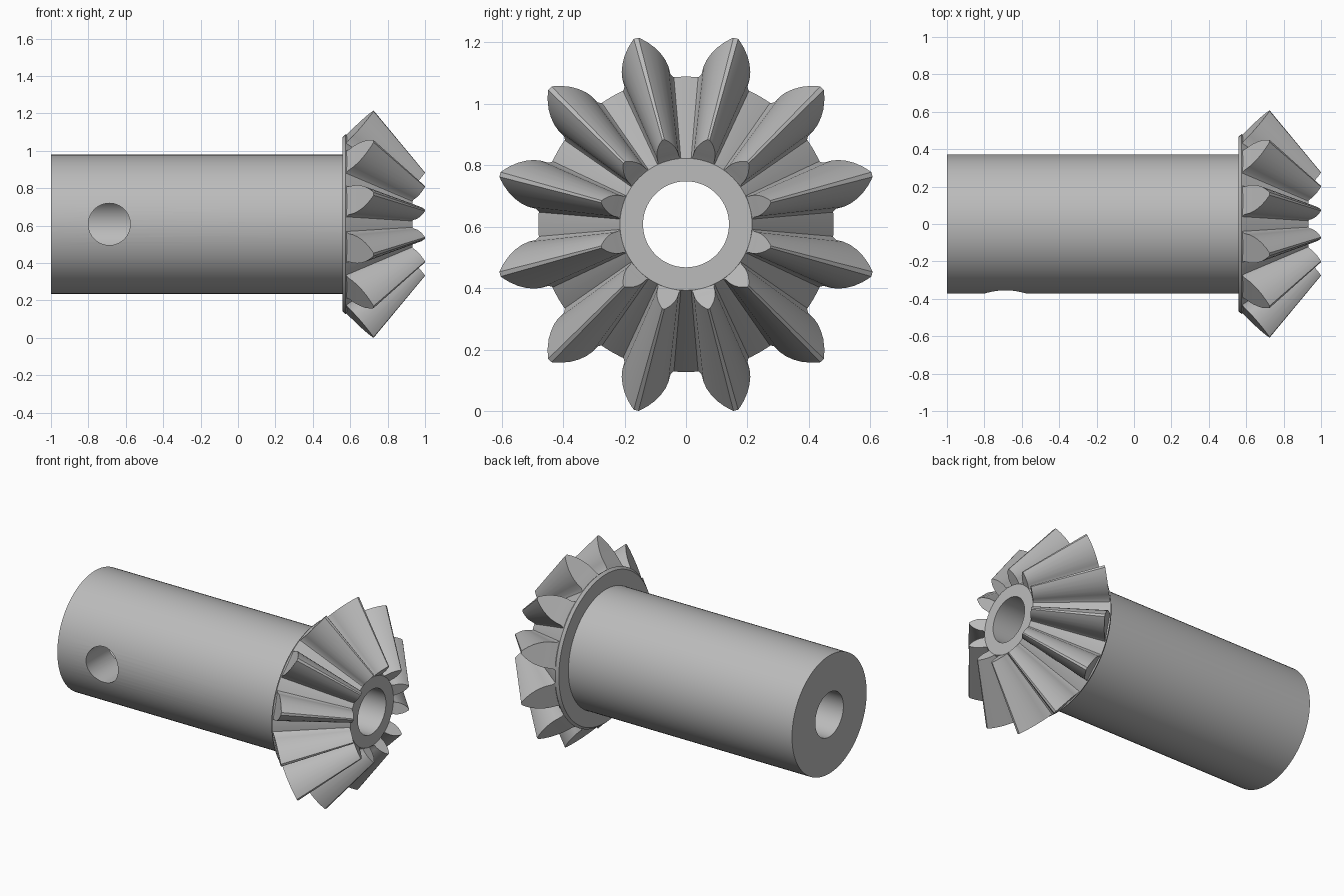
import bpy, bmesh
from math import cos, sin, pi, radians
from mathutils import Vector

AXIS_Z = 0.608      # height of the shaft axis
APEX_X = 1.229      # point where all tooth lines meet
TEETH = 12

if "Cube" in bpy.data.objects:
    bpy.data.objects.remove(bpy.data.objects["Cube"], do_unlink=True)

steel = bpy.data.materials.new("grey_steel")
steel.use_nodes = True
grey = (0.5, 0.5, 0.5, 1)
steel.diffuse_color = grey
steel.node_tree.nodes["Principled BSDF"].inputs["Base Color"].default_value = grey


def make_object(name, bm):
    bmesh.ops.recalc_face_normals(bm, faces=bm.faces)
    mesh = bpy.data.meshes.new(name)
    bm.to_mesh(mesh)
    bm.free()
    mesh.materials.append(steel)
    obj = bpy.data.objects.new(name, mesh)
    obj.location.z = AXIS_Z
    bpy.context.collection.objects.link(obj)
    return obj


def smooth(obj):
    bpy.ops.object.select_all(action='DESELECT')
    obj.select_set(True)
    bpy.context.view_layer.objects.active = obj
    bpy.ops.object.shade_smooth_by_angle(angle=radians(30))


def polar(x, r, a):
    return Vector((x, r * sin(a), r * cos(a)))


def bridge(bm, a, b):
    n = len(a)
    for i in range(n):
        j = (i + 1) % n
        bm.faces.new((a[i], a[j], b[j], b[i]))


# Hollow shaft with flange and conical hub, turned about the x axis
profile = [(-1, 0.14), (-1, 0.372), (0.56, 0.372), (0.56, 0.467),
           (0.575, 0.481), (0.934, 0.215), (0.934, 0.14)]
SEGMENTS = 96
bm = bmesh.new()
rings = [[bm.verts.new(polar(x, r, 2 * pi * i / SEGMENTS)) for i in range(SEGMENTS)]
         for x, r in profile]
for k, ring in enumerate(rings):
    bridge(bm, ring, rings[(k + 1) % len(rings)])
shaft = make_object("shaft_and_hub", bm)

# Pin hole through the front wall into the bore
bpy.ops.mesh.primitive_cylinder_add(vertices=64, radius=0.112, depth=0.5,
                                    location=(-0.688, -0.27, AXIS_Z),
                                    rotation=(pi / 2, 0, 0))
cutter = bpy.context.object
cutter.name = "pin_hole_cutter"
cutter.data.materials.append(steel)
cut = shaft.modifiers.new("pin_hole", 'BOOLEAN')
cut.operation = 'DIFFERENCE'
cut.solver = 'EXACT'
cut.object = cutter
bpy.context.view_layer.objects.active = shaft
bpy.ops.object.modifier_apply(modifier=cut.name)
bpy.data.objects.remove(cutter, do_unlink=True)
smooth(shaft)

# Tapered teeth: (height, half width) of one flank, scaled toward the apex
flank = [(-0.06, 0.09), (0, 0.085), (0.07, 0.078), (0.25, 0.078), (0.4, 0.074),
         (0.55, 0.065), (0.7, 0.052), (0.85, 0.033), (0.95, 0.017), (1, 0.008)]
outline = [(h, -w) for h, w in flank] + [(h, w) for h, w in reversed(flank)]
bm = bmesh.new()
for t in range(TEETH):
    angle = 2 * pi * (t + 0.5) / TEETH
    ends = []
    for scale in (1, 0.4546):
        loop = []
        for h, w in outline:
            x = 0.58 + 0.145 * h
            r = 0.48 + 0.147 * h
            p = polar(x, r, angle + w / r)
            apex = Vector((APEX_X, 0, 0))
            loop.append(bm.verts.new(apex + (p - apex) * scale))
        ends.append(loop)
    bridge(bm, *ends)
    # End caps as strips across the tooth
    n = len(outline)
    for loop in ends:
        for i in range(n // 2 - 1):
            bm.faces.new((loop[i], loop[i + 1], loop[n - 2 - i], loop[n - 1 - i]))
smooth(make_object("gear_teeth", bm))
